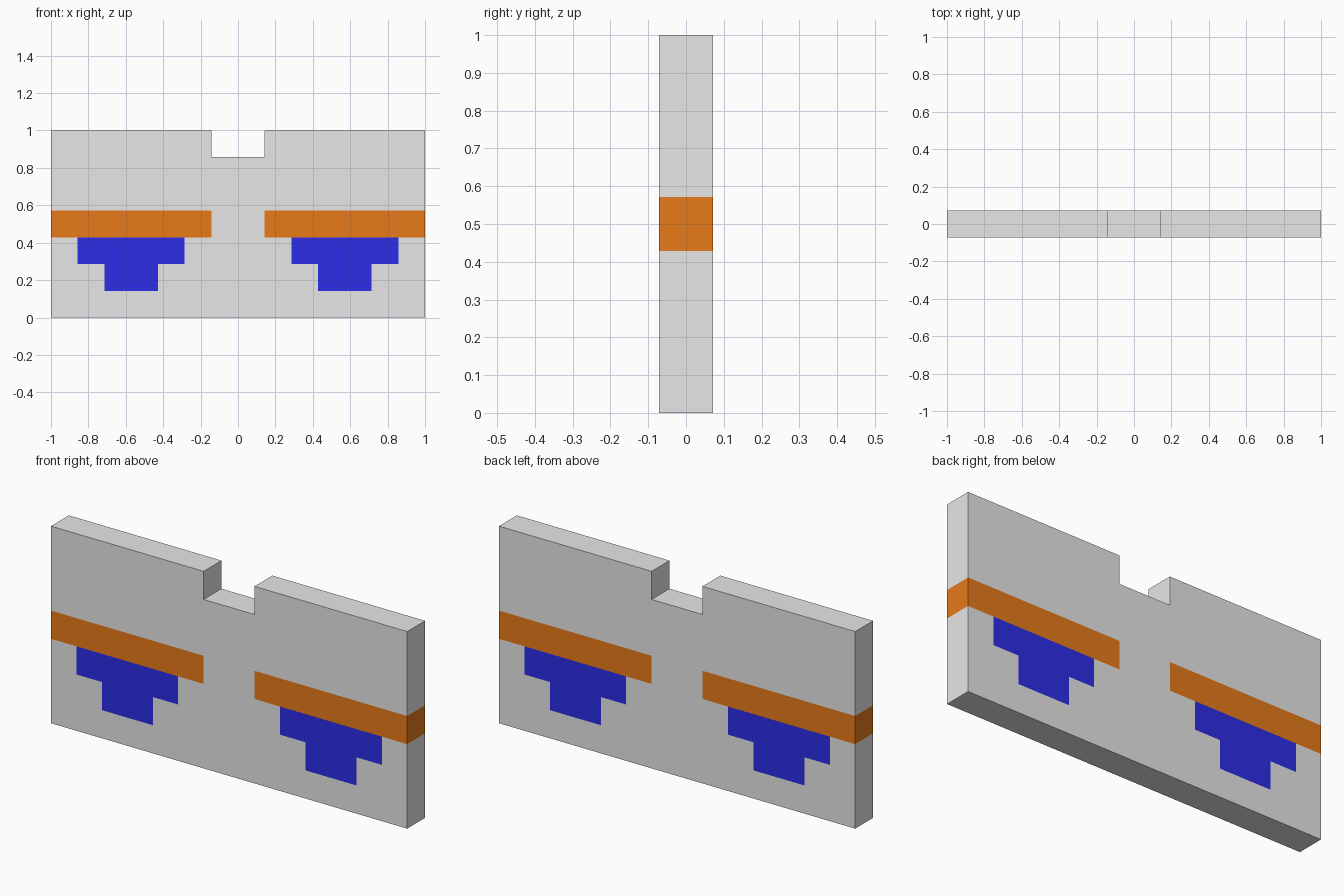
import bpy, bmesh

if "Cube" in bpy.data.objects:
    bpy.data.objects.remove(bpy.data.objects["Cube"])

U = 1 / 7  # the panel is laid out on a 14 x 7 grid of square cells

COLOURS = [
    ("light_grey", (0.8, 0.8, 0.8, 1)),
    ("orange", (0.8, 0.195, 0.01, 1)),
    ("blue", (0.027, 0.027, 0.8, 1)),
]
# grid row: (material index, inner and outer distance from the centre in cells)
ROWS = {3: (1, 1, 7.1), 2: (2, 2, 6), 1: (2, 3, 5)}

bm = bmesh.new()

# flat sheet of square cells, standing upright
bmesh.ops.create_grid(bm, x_segments=14, y_segments=7, size=1)
for v in bm.verts:
    v.co = (v.co.x, -U / 2, (v.co.y + 1) / 2)

# notch in the middle of the top edge
notch = [f for f in bm.faces
         if abs(f.calc_center_median().x) < U and f.calc_center_median().z > 6 * U]
bmesh.ops.delete(bm, geom=notch, context='FACES')

# thickness
back = bmesh.ops.extrude_face_region(bm, geom=bm.faces[:], use_keep_orig=True)["geom"]
bmesh.ops.translate(bm, vec=(0, U, 0),
                    verts=[g for g in back if isinstance(g, bmesh.types.BMVert)])
bmesh.ops.recalc_face_normals(bm, faces=bm.faces)

# orange bands and stepped blue shapes, coloured by cell position
for f in bm.faces:
    c = f.calc_center_median() / U
    mat, inner, outer = ROWS.get(int(c.z), (0, 0, 0))
    if inner < abs(c.x) < outer:
        f.material_index = mat

mesh = bpy.data.meshes.new("notched_panel")
bm.to_mesh(mesh)
bm.free()
for name, rgba in COLOURS:
    m = bpy.data.materials.new(name)
    m.diffuse_color = rgba
    m.use_nodes = True
    m.node_tree.nodes["Principled BSDF"].inputs["Base Color"].default_value = m.diffuse_color
    mesh.materials.append(m)
bpy.context.collection.objects.link(bpy.data.objects.new("notched_panel", mesh))
